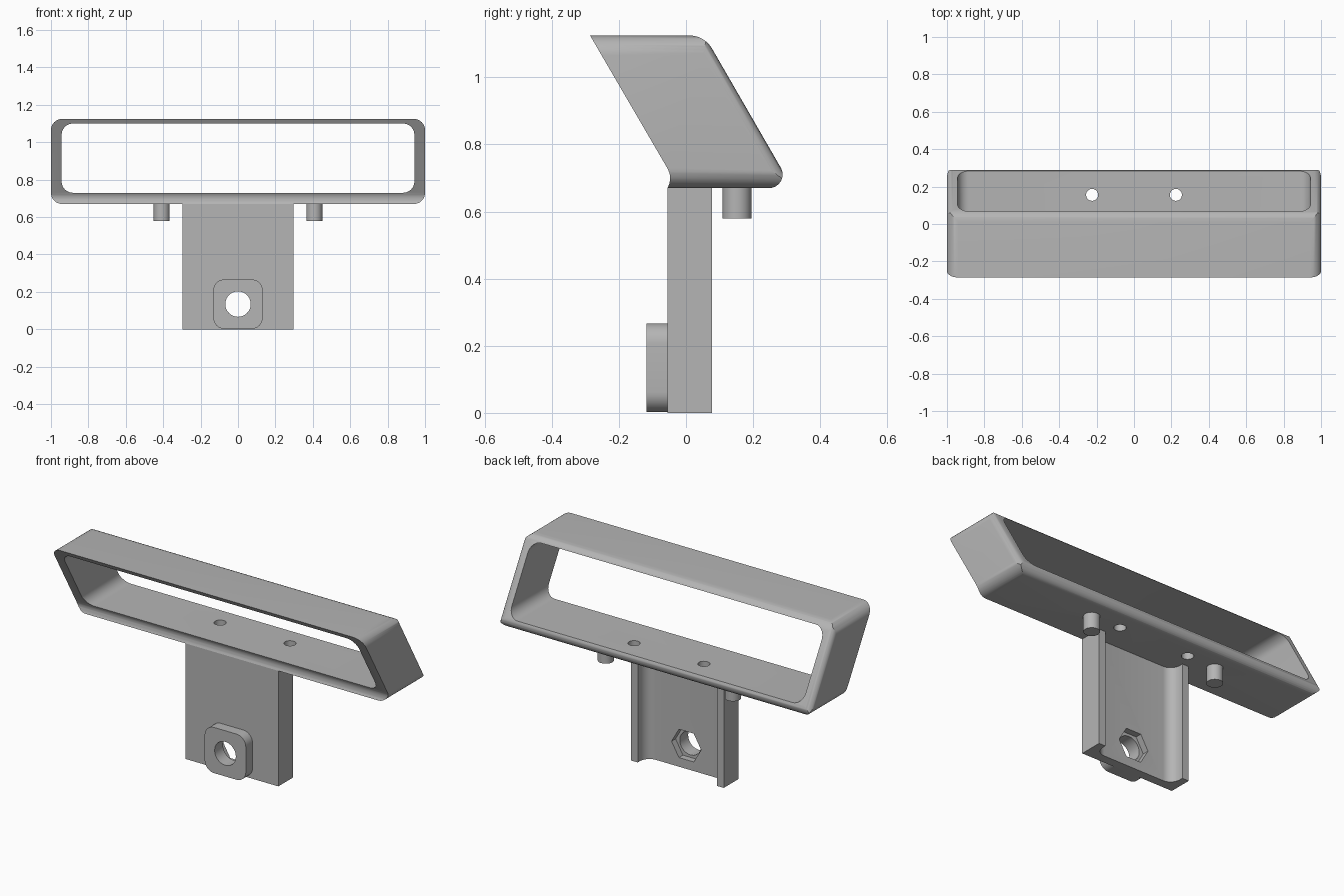
import bpy
import bmesh
import math
from mathutils import Vector

cube = bpy.data.objects.get("Cube")
if cube:
    bpy.data.objects.remove(cube, do_unlink=True)

grey = bpy.data.materials.new("plain_grey")
grey.use_nodes = True
colour = (0.46, 0.46, 0.46, 1)
grey.diffuse_color = colour
grey.node_tree.nodes["Principled BSDF"].inputs["Base Color"].default_value = colour

SLOPE = math.tan(math.radians(30))


def fillet(points, lengths, steps=8):
    """Round each corner with an arc of the given tangent length."""
    out = []
    count = len(points)
    for i, t in enumerate(lengths):
        p = Vector(points[i])
        if not t:
            out.append(p)
            continue
        a = (Vector(points[i - 1]) - p).normalized()
        b = (Vector(points[(i + 1) % count]) - p).normalized()
        half = a.angle(b) / 2
        radius = t * math.tan(half)
        centre = p + (a + b).normalized() * t / math.cos(half)
        start, end = p + a * t - centre, p + b * t - centre
        sweep = math.pi - 2 * half
        for k in range(steps + 1):
            s = k / steps
            arc = start * math.sin((1 - s) * sweep) + end * math.sin(s * sweep)
            out.append(centre + arc.normalized() * radius)
    return out


def rect(x0, x1, y0, y1, r):
    return fillet([(x0, y0), (x1, y0), (x1, y1), (x0, y1)], [r] * 4)


def circle(x, y, r, sides=40):
    turns = [math.tau * k / sides for k in range(sides)]
    return [(x + r * math.cos(a), y + r * math.sin(a)) for a in turns]


# Placement of a 2D outline (u, v) swept along t
AXES = {
    "x": lambda u, v, t: (t, u, v),
    "y": lambda u, v, t: (u, t, v),
    "z": lambda u, v, t: (u, v, t),
    "slant": lambda u, v, t: (u, v - t * SLOPE, t),
}


def prism(name, outline, axis, t0, t1):
    bm = bmesh.new()
    place = AXES[axis]
    low, high = [[bm.verts.new(place(p[0], p[1], t)) for p in outline] for t in (t0, t1)]
    bm.faces.new(low)
    bm.faces.new(high)
    for i in range(len(low)):
        bm.faces.new((low[i - 1], low[i], high[i], high[i - 1]))
    bmesh.ops.recalc_face_normals(bm, faces=bm.faces)
    mesh = bpy.data.meshes.new(name)
    bm.to_mesh(mesh)
    bm.free()
    mesh.materials.append(grey)
    obj = bpy.data.objects.new(name, mesh)
    bpy.context.collection.objects.link(obj)
    return obj


def carve(target, cutter, operation="DIFFERENCE"):
    mod = target.modifiers.new("carve", "BOOLEAN")
    mod.operation, mod.object, mod.solver = operation, cutter, "EXACT"
    bpy.context.view_layer.update()
    graph = bpy.context.evaluated_depsgraph_get()
    mesh = bpy.data.meshes.new_from_object(target.evaluated_get(graph))
    target.modifiers.clear()
    target.data = mesh
    bpy.data.objects.remove(cutter, do_unlink=True)


# Slanted frame: side profile, rounded in front elevation and along its back edges
BASE, TOP = 0.67, 1.125
back_top = 0.055
back_base = back_top + (TOP - BASE) * SLOPE
profile = fillet(
    [(-0.055, BASE), (back_base, BASE), (back_top, TOP), (-0.286, TOP),
     (-0.056, 0.73), (-0.049, 0.715), (-0.047, 0.70), (-0.049, 0.685)],
    [0, 0.07, 0.045, 0, 0, 0, 0, 0])
frame = prism("slanted_frame", profile, "x", -1.1, 1.1)
carve(frame, prism("frame_outline", rect(-1, 1, BASE, TOP, 0.06), "y", -1, 1), "INTERSECT")
back_line = back_top + TOP * SLOPE
plan = fillet([(-1, -1), (1, -1), (1, back_line), (-1, back_line)], [0, 0, 0.04, 0.04])
carve(frame, prism("frame_plan", plan, "slant", 0.5, 1.3), "INTERSECT")
carve(frame, prism("window", rect(-0.943, 0.943, 0.73, 1.1, 0.06), "y", -1, 1))
for side in (-1, 1):
    carve(frame, prism("screw_hole", circle(side * 0.224, 0.156, 0.032), "z", 0.6, 0.8))

# Pillar with a channel down its back
WALL, EDGE, FLOOR, REAR = 0.255, 0.297, -0.003, 0.078
section = fillet(
    [(-EDGE, -0.055), (EDGE, -0.055), (EDGE, REAR), (WALL, REAR), (WALL, FLOOR),
     (-WALL, FLOOR), (-WALL, REAR), (-EDGE, REAR)],
    [0, 0, 0, 0, 0.06, 0.06, 0, 0])
pillar = prism("channel_pillar", section, "z", 0, BASE)

# Rounded boss on the front, with a bolt hole and a hexagonal nut pocket behind
boss = prism("front_boss", rect(-0.132, 0.132, 0.002, 0.267, 0.06), "y", -0.117, -0.055)
for part in (pillar, boss):
    carve(part, prism("bolt_hole", circle(0, 0.135, 0.068), "y", -0.3, 0.3))
carve(pillar, prism("nut_pocket", circle(0, 0.135, 0.095, 6), "y", -0.04, 0.3))

# Pegs under the frame
pegs = [prism(name, circle(x, 0.152, 0.043), "z", 0.58, BASE + 0.01)
        for name, x in (("left_peg", 0.408), ("right_peg", -0.408))]

# Smooth the rounded surfaces, keep edges sharp
bpy.ops.object.select_all(action="DESELECT")
for obj in [frame, pillar, boss] + pegs:
    obj.select_set(True)
bpy.context.view_layer.objects.active = frame
bpy.ops.object.shade_smooth_by_angle(angle=math.radians(30))
